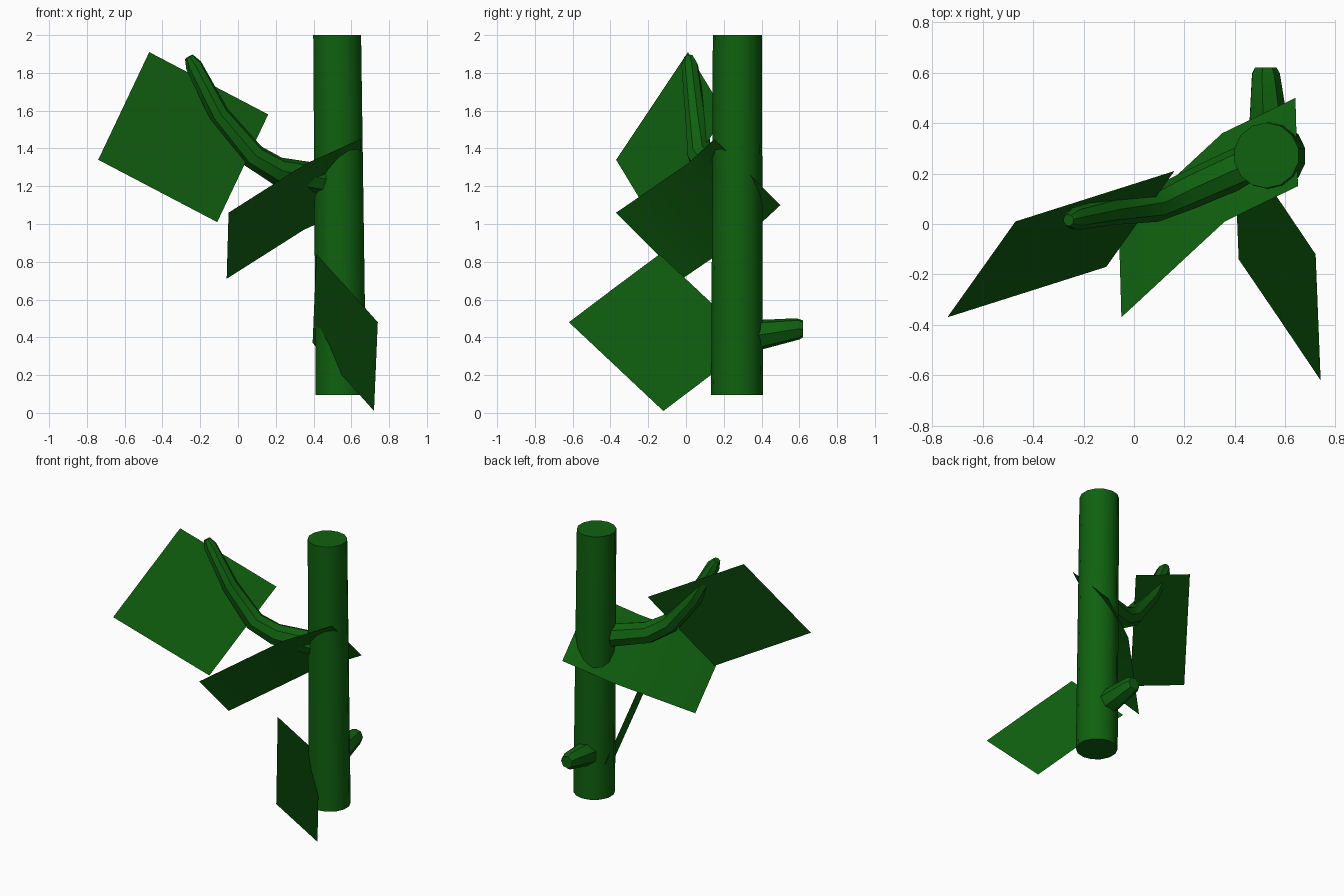
import bpy, bmesh, math
from mathutils import Vector

cube = bpy.data.objects.get("Cube")
if cube:
    bpy.data.objects.remove(cube, do_unlink=True)

green = bpy.data.materials.new("leaf green")
green.use_nodes = True
green.diffuse_color = (0.005, 0.12, 0.005, 1)
green.node_tree.nodes["Principled BSDF"].inputs["Base Color"].default_value = green.diffuse_color


def add_object(name, bm):
    mesh = bpy.data.meshes.new(name)
    bm.to_mesh(mesh)
    bm.free()
    mesh.materials.append(green)
    obj = bpy.data.objects.new(name, mesh)
    bpy.context.collection.objects.link(obj)
    bpy.ops.object.select_all(action="DESELECT")
    obj.select_set(True)
    bpy.context.view_layer.objects.active = obj
    bpy.ops.object.shade_smooth_by_angle(angle=math.radians(40))
    return obj


def tube(name, path, sides):
    """Tapered tube through (centre, radius) stations, closed at both ends."""
    bm = bmesh.new()
    points = [Vector(p) for p, r in path]
    rings = []
    for i, (p, r) in enumerate(path):
        axis = (points[min(i + 1, len(path) - 1)] - points[max(i - 1, 0)]).normalized()
        ref = Vector((1, 0, 0)) if abs(axis.z) > 0.95 else Vector((0, 0, 1))
        u = axis.cross(ref).normalized()
        v = axis.cross(u)
        if name == "stem":  # level ends
            u, v = Vector((0, 1, 0)), Vector((-1, 0, 0))
        turns = [2 * math.pi * k / sides for k in range(sides)]
        rings.append([bm.verts.new(points[i] + r * (u * math.cos(t) + v * math.sin(t)))
                      for t in turns])
    for a, b in zip(rings, rings[1:]):
        for k in range(sides):
            n = (k + 1) % sides
            bm.faces.new((a[k], a[n], b[n], b[k]))
    bm.faces.new(rings[0][::-1])
    bm.faces.new(rings[-1])
    bmesh.ops.recalc_face_normals(bm, faces=bm.faces)
    return add_object(name, bm)


def leaf(name, edge, across):
    """Thin sheet: one long edge swept sideways by a vector."""
    bm = bmesh.new()
    side_a = [bm.verts.new(p) for p in edge]
    side_b = [bm.verts.new(Vector(p) + Vector(across)) for p in edge]
    for i in range(len(edge) - 1):
        bm.faces.new((side_a[i], side_a[i + 1], side_b[i + 1], side_b[i]))
    return add_object(name, bm)


# Upright stem
tube("stem", [((0.545, 0.27, 0.095), 0.137), ((0.525, 0.272, 2.0), 0.13)], 14)

# Long curved branch on the right
tube("branch", [((0.54, 0.27, 1.22), 0.08), ((0.40, 0.215, 1.245), 0.08),
                ((0.21, 0.13, 1.28), 0.075), ((0.08, 0.075, 1.36), 0.068),
                ((-0.10, 0.05, 1.58), 0.055), ((-0.235, 0.02, 1.84), 0.045),
                ((-0.26, 0.015, 1.885), 0.024)], 8)

# Short cut branch at the back
tube("branch_stub", [((0.535, 0.28, 0.40), 0.085), ((0.53, 0.40, 0.415), 0.08),
                     ((0.52, 0.595, 0.445), 0.058), ((0.52, 0.62, 0.445), 0.045)], 7)

# Leaves
leaf("upper_leaf", [(-0.74, -0.37, 1.34), (-0.11, -0.17, 1.01)], (0.27, 0.38, 0.57))
leaf("middle_leaf", [(-0.05, -0.37, 1.06), (0.36, 0.01, 1.32), (0.65, 0.15, 1.45)],
     (-0.01, 0.35, -0.35))
leaf("lower_leaf", [(0.74, -0.62, 0.48), (0.575, -0.375, 0.665), (0.415, -0.14, 0.84)],
     (-0.02, 0.50, -0.47))
